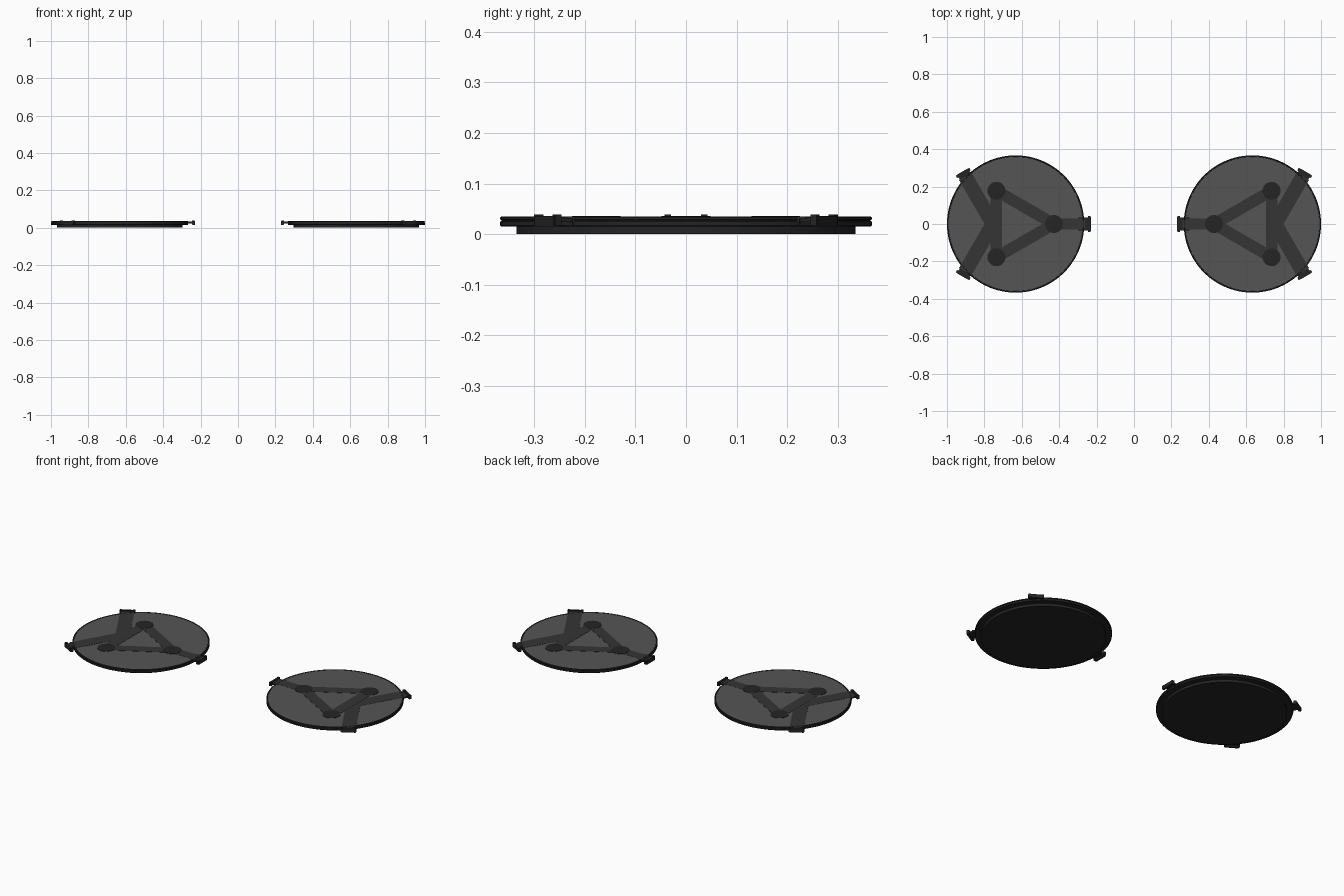
import bpy, bmesh, math
from mathutils import Matrix, Vector

if "Cube" in bpy.data.objects:
    bpy.data.objects.remove(bpy.data.objects["Cube"])

CX, R = -0.633, 0.367        # left pad centre and radius; the right pad is mirrored


def material(name, v):
    m = bpy.data.materials.new(name)
    m.diffuse_color = (v, v, v * 1.03, 1)
    m.use_nodes = True
    m.node_tree.nodes["Principled BSDF"].inputs["Base Color"].default_value = m.diffuse_color
    return m


BLACK = material("black_rubber", 0.018)
DARK = material("dark_strap", 0.035)
GREY = material("grey_panel", 0.09)


def finish(name, bm, mat, smooth=False):
    bmesh.ops.recalc_face_normals(bm, faces=bm.faces[:])
    me = bpy.data.meshes.new(name)
    bm.to_mesh(me)
    bm.free()
    me.materials.append(mat)
    ob = bpy.data.objects.new(name, me)
    bpy.context.collection.objects.link(ob)
    mod = ob.modifiers.new("other_pad", 'MIRROR')
    mod.use_axis[0] = True
    mod.use_mirror_merge = False
    if smooth:
        bpy.context.view_layer.objects.active = ob
        ob.select_set(True)
        bpy.ops.object.shade_smooth_by_angle(angle=math.radians(35))
        ob.select_set(False)
    return ob


def lathe(name, profile, mat, centre, n=96):
    # closed solid of revolution; first and last rings are capped
    bm = bmesh.new()
    rings = []
    for r, z in profile:
        rings.append([bm.verts.new((centre[0] + r * math.cos(2 * math.pi * i / n),
                                    centre[1] + r * math.sin(2 * math.pi * i / n), z))
                      for i in range(n)])
    for a, b in zip(rings, rings[1:]):
        for i in range(n):
            j = (i + 1) % n
            bm.faces.new((a[i], a[j], b[j], b[i]))
    bm.faces.new(rings[0][::-1])
    bm.faces.new(rings[-1])
    return finish(name, bm, mat, True)


def add_box(bm, frame, u, v, z):
    # box given by ranges along the frame's own axes
    size = Matrix.Diagonal((u[1] - u[0], v[1] - v[0], z[1] - z[0], 1))
    mid = Matrix.Translation(((u[0] + u[1]) / 2, (v[0] + v[1]) / 2, (z[0] + z[1]) / 2))
    bmesh.ops.create_cube(bm, size=1, matrix=frame @ mid @ size)


# pad body: narrow foot, wide rim with a fine groove
lathe("pad_body", [(0.335, 0), (0.335, 0.015), (0.365, 0.015), (R, 0.017), (R, 0.025),
                   (0.364, 0.026), (0.364, 0.028), (R, 0.029), (R, 0.033),
                   (0.365, 0.035), (0.360, 0.035), (0.359, 0.033)], BLACK, (CX, 0))
lathe("top_panel", [(0.359, 0.030), (0.359, 0.0338)], GREY, (CX, 0))

# triangle of raised buttons joined by flat bars
points = [Vector((CX + 0.205 * math.cos(a), 0.205 * math.sin(a), 0))
          for a in (0, 2 * math.pi / 3, 4 * math.pi / 3)]
for i, p in enumerate(points):
    lathe("button_%d" % i, [(0.048, 0.031), (0.048, 0.0358), (0.045, 0.0362)],
          BLACK, p, 40)
    d = points[(i + 1) % 3] - p
    frame = Matrix.Translation(p) @ Matrix.Rotation(math.atan2(d.y, d.x), 4, 'Z')
    bm = bmesh.new()
    add_box(bm, frame, (0, d.length), (-0.031, 0.031), (0.031, 0.0349 + 0.0001 * i))
    finish("triangle_bar_%d" % i, bm, DARK)

# straps running out to the clips on the edge
ORIGIN = Matrix.Translation((-0.755, 0, 0))
for i, (deg, start, end, w) in enumerate([(0, 0.327, 0.525, 0.06),
                                          (120, -0.02, 0.324, 0.077),
                                          (240, -0.02, 0.324, 0.077)]):
    frame = ORIGIN @ Matrix.Rotation(math.radians(deg), 4, 'Z')
    bm = bmesh.new()
    add_box(bm, frame, (start, end - 0.03), (-w / 2, w / 2), (0.031, 0.0345 + 0.0001 * i))
    finish("strap_%d" % i, bm, DARK)
    # clip: plate with outer and inner cross bars and raised end lugs
    bm = bmesh.new()
    add_box(bm, frame, (end - 0.066, end), (-0.034, 0.034), (0.024, 0.033))
    add_box(bm, frame, (end - 0.012, end), (-0.0375, 0.0375), (0.015, 0.036))
    add_box(bm, frame, (end - 0.066, end - 0.044), (-0.0375, 0.0375), (0.016, 0.034))
    for s in (-1, 1):
        add_box(bm, frame, (end - 0.016, end - 0.002),
                sorted((s * 0.030, s * 0.042)), (0.017, 0.039))
    finish("edge_clip_%d" % i, bm, BLACK)
